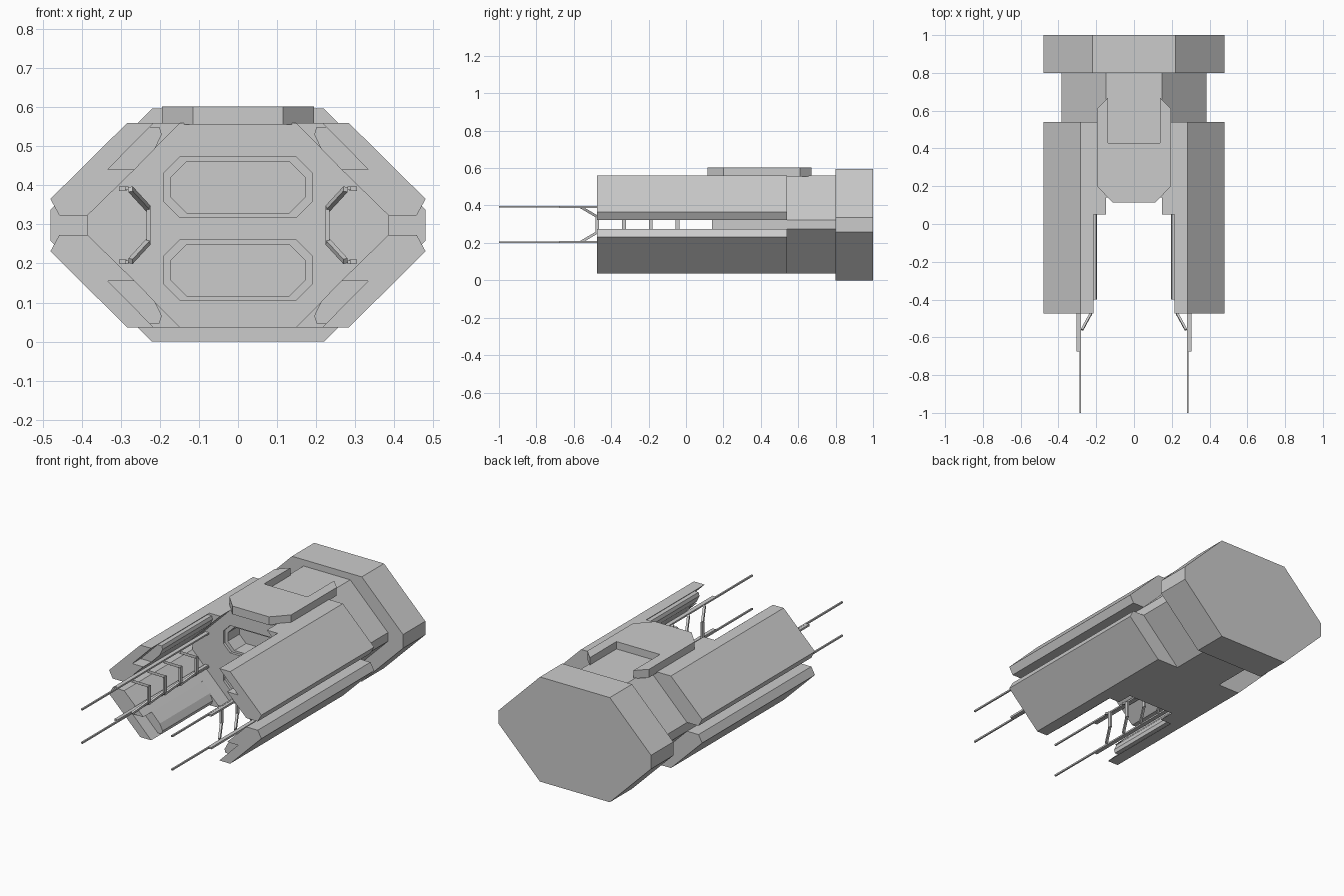
import bpy, bmesh
from mathutils import Vector

if "Cube" in bpy.data.objects:
    bpy.data.objects.remove(bpy.data.objects["Cube"])

MID = 0.298  # height of the horizontal symmetry plane


def finish(name, bm):
    bmesh.ops.recalc_face_normals(bm, faces=bm.faces)
    me = bpy.data.meshes.new(name)
    bm.to_mesh(me)
    bm.free()
    ob = bpy.data.objects.new(name, me)
    bpy.context.collection.objects.link(ob)
    return ob


def prism(name, pts, a, b, axis='Y'):
    """Extrude a 2D profile from a to b along Y (xz profile) or Z (xy profile)."""
    bm = bmesh.new()
    put = (lambda p, t: (p[0], t, p[1])) if axis == 'Y' else (lambda p, t: (p[0], p[1], t))
    lo = [bm.verts.new(put(p, a)) for p in pts]
    hi = [bm.verts.new(put(p, b)) for p in pts]
    bm.faces.new(lo)
    bm.faces.new(hi)
    n = len(pts)
    for i in range(n):
        j = (i + 1) % n
        bm.faces.new((lo[i], lo[j], hi[j], hi[i]))
    return finish(name, bm)


def bar(name, p, q, w, d):
    """Square bar between two points; w across, d along the other direction."""
    p, q = Vector(p), Vector(q)
    z = (q - p).normalized()
    ref = Vector((1, 0, 0)) if abs(z.x) < 0.9 else Vector((0, 1, 0))
    y = z.cross(ref).normalized()
    x = y.cross(z)
    bm = bmesh.new()
    ends = [[bm.verts.new(c + x * sx * w / 2 + y * sy * d / 2)
             for sx, sy in ((-1, -1), (1, -1), (1, 1), (-1, 1))] for c in (p, q)]
    bm.faces.new(ends[0])
    bm.faces.new(ends[1])
    for i in range(4):
        j = (i + 1) % 4
        bm.faces.new((ends[0][i], ends[0][j], ends[1][j], ends[1][i]))
    return finish(name, bm)


def octagon(hx, hz, cx, cz, zc):
    """Chamfered rectangle: half sizes, chamfer sizes, centre height."""
    return [(-hx + cx, zc - hz), (hx - cx, zc - hz), (hx, zc - hz + cz), (hx, zc + hz - cz),
            (hx - cx, zc + hz), (-hx + cx, zc + hz), (-hx, zc + hz - cz), (-hx, zc - hz + cz)]


# Rear block and core hull
prism("rear_block", octagon(0.48, 0.298, 0.26, 0.259, MID), 0.80, 1.0)
core = prism("core_hull", octagon(0.385, 0.262, 0.238, 0.237, MID), 0.14, 0.80)

# Two bays sunk into the core's front face, each with a stepped rim
for side, zc in (("upper", 0.395), ("lower", 0.183)):
    for k, (hx, hz, depth) in enumerate(((0.19, 0.078, 0.155), (0.173, 0.066, 0.26))):
        cut = prism(f"{side}_bay_cutter_{k}", octagon(hx, hz, 0.042, 0.042, zc), 0.05, depth)
        cut.hide_render = True
        cut.hide_set(True)
        m = core.modifiers.new("bay", 'BOOLEAN')
        m.operation = 'DIFFERENCE'
        m.solver = 'EXACT'
        m.object = cut

# Top plate with an open notch at its rear
half = [(0.115, 0.115), (0.195, 0.20), (0.195, 0.61), (0.137, 0.67), (0.137, 0.43)]
prism("top_plate", half + [(-x, y) for x, y in reversed(half)], 0.555, 0.602, 'Z')

# Profiles of one arm, as distances from the centre planes
ARM_FRONT = [(0.283, 0.262), (0.48, 0.067), (0.457, 0.025), (0.385, 0.025),
             (0.264, 0.143), (0.333, 0.143), (0.215, 0.262)]
ARM_REAR = [(0.283, 0.262), (0.48, 0.067), (0.457, 0.025), (0.385, 0.025), (0.147, 0.262)]
PAD = [(0.333, 0.143), (0.264, 0.143), (0.213, 0.195), (0.195, 0.232),
       (0.201, 0.251), (0.226, 0.251)]

for sx, side in ((-1, "left"), (1, "right")):
    for sz, level in ((1, "upper"), (-1, "lower")):
        tag = f"{level}_{side}"

        def at(x, y, z):
            return (sx * x, y, MID + sz * z)

        def sect(pts):
            return [(sx * x, MID + sz * z) for x, z in pts]

        # Arm: slim front shell, thick root and inner pad
        prism(f"{tag}_arm_front", sect(ARM_FRONT), -0.475, 0.05)
        prism(f"{tag}_arm_root", sect(ARM_REAR), 0.05, 0.54)
        prism(f"{tag}_arm_pad", sect(PAD), -0.40, 0.06)
        # Rail with a long thin tip and a thicker sleeve
        bar(f"{tag}_rail_tip", at(0.284, -1.0, 0.095), at(0.284, 0.15, 0.095), 0.009, 0.009)
        bar(f"{tag}_rail_sleeve", at(0.295, -0.675, 0.093), at(0.295, 0.15, 0.093), 0.02, 0.011)
        # Slanted braces from rail to post
        for i in range(4):
            y = -0.475 + 0.143 * i
            bar(f"{tag}_brace_{i}", at(0.275, y - 0.085, 0.092), at(0.229, y, 0.042), 0.012, 0.014)
    # Upright posts of the rail cage
    for i in range(4):
        y = -0.475 + 0.143 * i
        bar(f"{side}_post_{i}", (sx * 0.229, y, MID - 0.046), (sx * 0.229, y, MID + 0.046), 0.011, 0.02)
